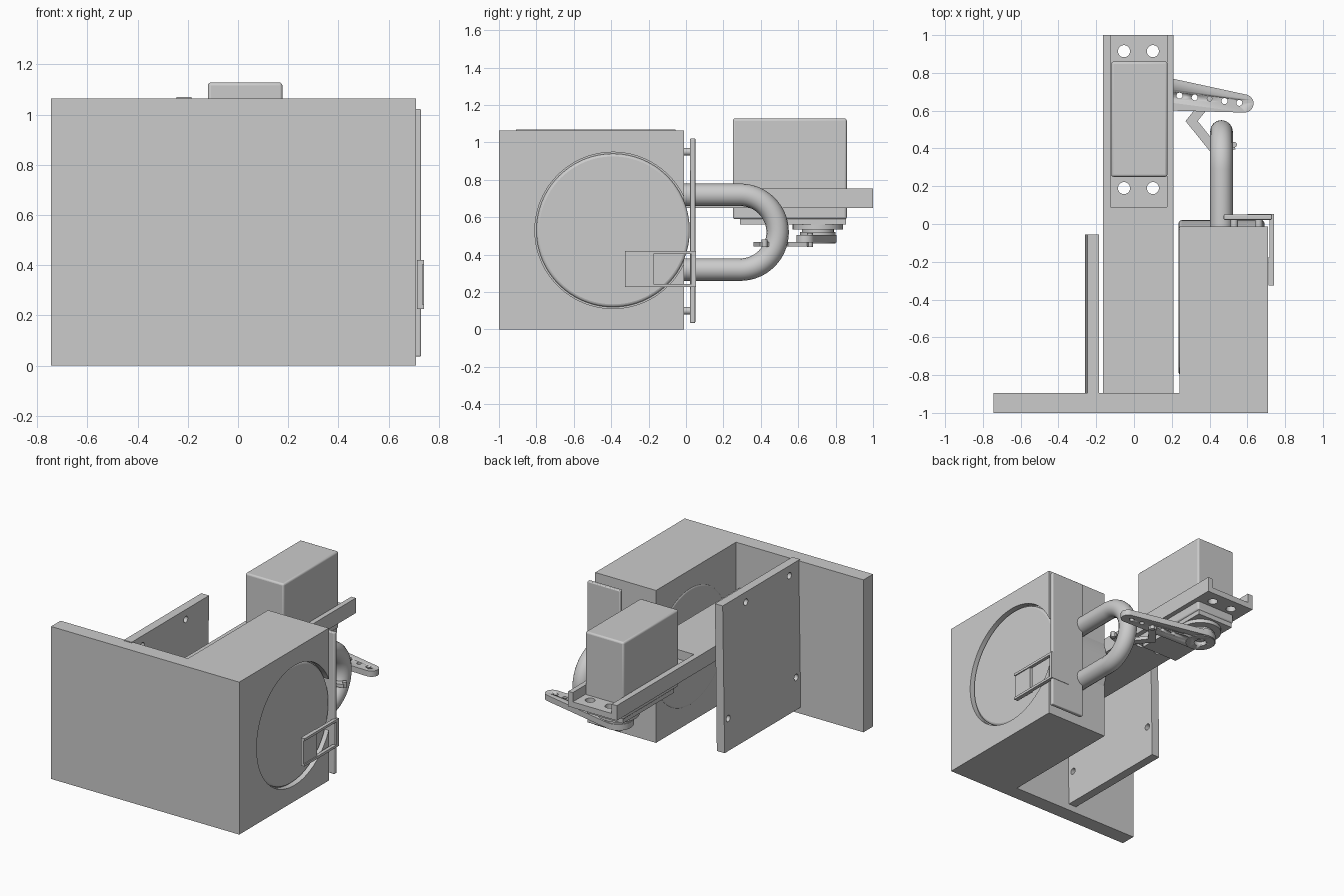
import bpy, bmesh, math
from mathutils import Vector, Matrix

cube = bpy.data.objects.get("Cube")
if cube:
    bpy.data.objects.remove(cube, do_unlink=True)

# One plain grey for every part
grey = bpy.data.materials.new("plain_grey")
grey.use_nodes = True
grey.diffuse_color = (0.6, 0.6, 0.6, 1)
grey.node_tree.nodes["Principled BSDF"].inputs["Base Color"].default_value = (0.6, 0.6, 0.6, 1)


def finish(name, bm, bevel=0, smooth=False):
    bmesh.ops.recalc_face_normals(bm, faces=bm.faces)
    me = bpy.data.meshes.new(name)
    bm.to_mesh(me)
    bm.free()
    ob = bpy.data.objects.new(name, me)
    bpy.context.collection.objects.link(ob)
    me.materials.append(grey)
    if bevel:
        mod = ob.modifiers.new("rounded_edges", "BEVEL")
        mod.width, mod.segments = bevel, 3
        mod.limit_method = "ANGLE"
    if bevel or smooth:
        select(ob)
        bpy.ops.object.shade_smooth_by_angle(angle=math.radians(35))
    return ob


def select(ob):
    bpy.ops.object.select_all(action="DESELECT")
    ob.select_set(True)
    bpy.context.view_layer.objects.active = ob


def box(name, x, y, z, bevel=0):
    bm = bmesh.new()
    bmesh.ops.create_cube(bm, size=1)
    for v in bm.verts:
        v.co = [(a + b) / 2 + (b - a) * c for (a, b), c in zip((x, y, z), v.co)]
    return finish(name, bm, bevel)


def rod(name, start, end, radius, bevel=0, sides=32):
    a, b = Vector(start), Vector(end)
    turn = (b - a).to_track_quat("Z", "Y").to_matrix().to_4x4()
    bm = bmesh.new()
    bmesh.ops.create_cone(bm, cap_ends=True, segments=sides, radius1=radius, radius2=radius,
                          depth=(b - a).length, matrix=Matrix.Translation((a + b) / 2) @ turn)
    return finish(name, bm, bevel, True)


def prism(name, outline, z0, z1):
    bm = bmesh.new()
    face = bm.faces.new([bm.verts.new((x, y, z0)) for x, y in outline])
    top = bmesh.ops.extrude_face_region(bm, geom=[face])["geom"]
    bmesh.ops.translate(bm, vec=(0, 0, z1 - z0), verts=[g for g in top if isinstance(g, bmesh.types.BMVert)])
    return finish(name, bm, 0, True)


def cut(ob, *cutters):
    for c in cutters:
        mod = ob.modifiers.new("cut", "BOOLEAN")
        mod.operation, mod.solver, mod.object = "DIFFERENCE", "EXACT", c
        select(ob)
        bpy.ops.object.modifier_apply(modifier=mod.name)
        bpy.data.objects.remove(c, do_unlink=True)


# Front panel and main block with its round side recess
box("front_panel", (-0.745, 0.71), (-1, -0.895), (0, 1.065))
block = box("main_block", (0.24, 0.71), (-0.95, -0.012), (0, 1.065))
block.data.transform(Matrix.Identity(4))
for v in block.data.vertices:
    if v.co.y < -0.5:
        v.co.y = -1
DISC_Y, DISC_Z = -0.39, 0.53
cut(block, rod("recess_cutter", (0.67, DISC_Y, DISC_Z), (0.8, DISC_Y, DISC_Z), 0.418, sides=96))
rod("round_drum", (0.236, DISC_Y, DISC_Z), (0.69, DISC_Y, DISC_Z), 0.41, 0.015, 96)

# Leaning board with four mounting holes
board = box("side_board", (-0.245, -0.185), (-0.91, -0.055), (0.045, 1.07))
for v in board.data.vertices:
    if v.co.z < 0.5:
        v.co.x -= 0.015
cut(board, *[rod("hole_cutter", (-0.4, y, z), (0, y, z), 0.022)
             for y, z in ((-0.31, 1.0), (-0.79, 1.0), (-0.1, 0.27), (-0.85, 0.27))])

# Support rail: channel at its rear end, with screw holes
rail = box("support_rail", (-0.165, 0.21), (-0.92, 1), (0.65, 0.755))
cut(rail, box("channel_cutter", (-0.125, 0.175), (0.09, 1.2), (0.69, 0.9)),
    *[rod("hole_cutter", (x, y, 0.5), (x, y, 0.9), 0.032)
      for x in (-0.053, 0.1) for y in (0.19, 0.915)])

# Servo motor hanging through the rail
HUB = Vector((0.03, 0.705))
box("servo_body", (-0.12, 0.177), (0.25, 0.86), (0.59, 1.128), 0.012)
box("servo_gear_cover", (-0.11, 0.167), (0.29, 0.855), (0.56, 0.6))
rod("servo_boss", (*HUB, 0.535), (*HUB, 0.57), 0.135)
rod("servo_shaft", (*HUB, 0.5), (*HUB, 0.54), 0.085)
hub = rod("horn_hub", (*HUB, 0.46), (*HUB, 0.52), 0.095)
cut(hub, rod("hole_cutter", (*HUB, 0.4), (*HUB, 0.49), 0.04))

# Tapered horn arm with a row of holes
TIP = Vector((0.585, 0.638))
along = TIP - HUB
base = math.atan2(along.y, along.x)
lean = math.acos((0.1 - 0.048) / along.length)
outline = []
for centre, radius, a0, a1 in ((TIP, 0.048, -lean, lean), (HUB, 0.1, lean, 2 * math.pi - lean)):
    for i in range(17):
        a = base + a0 + (a1 - a0) * i / 16
        outline.append(centre + radius * Vector((math.cos(a), math.sin(a))))
horn = prism("horn_arm", outline, 0.465, 0.505)
holes = [HUB.lerp(TIP, t) for t in (0.38, 0.525, 0.81, 0.95)]
cut(horn, rod("hole_cutter", (*HUB, 0.4), (*HUB, 0.6), 0.04),
    *[rod("hole_cutter", (*p, 0.4), (*p, 0.6), 0.016, sides=16) for p in holes])

# Hooked link from the horn to the pipe
path = [Vector(p) for p in ((0.4, 0.663), (0.305, 0.545), (0.43, 0.39), (0.53, 0.42))]
left, right = [], []
for i, p in enumerate(path):
    d0 = (p - path[max(i - 1, 0)]) if i else path[1] - p
    d1 = (path[i + 1] - p) if i < len(path) - 1 else d0
    n0, n1 = [Vector((-d.y, d.x)).normalized() for d in (d0, d1)]
    mitre = (n0 + n1).normalized()
    off = mitre * 0.025 / max(mitre.dot(n0), 0.3)
    left.append(p + off)
    right.append(p - off)
prism("hooked_link", left + right[::-1], 0.445, 0.468)
rod("horn_pin", (*path[0], 0.44), (*path[0], 0.515), 0.015, sides=16)
rod("link_pin", (*path[-1], 0.44), (*path[-1], 0.48), 0.015, sides=16)

# Bent U-shaped pipe
points = [(-0.1, 0.72)]
for i in range(33):
    a = math.pi / 2 - math.pi * i / 32
    points.append((0.29 + 0.2 * math.cos(a), 0.52 + 0.2 * math.sin(a)))
points.append((-0.1, 0.32))
curve = bpy.data.curves.new("bent_pipe", "CURVE")
curve.dimensions = "3D"
curve.bevel_depth, curve.bevel_resolution, curve.use_fill_caps = 0.06, 6, True
spline = curve.splines.new("POLY")
spline.points.add(len(points) - 1)
for sp, (y, z) in zip(spline.points, points):
    sp.co = (0.463, y, z, 1)
    sp.radius = 1
curve.materials.append(grey)
pipe = bpy.data.objects.new("bent_pipe", curve)
bpy.context.collection.objects.link(pipe)
select(pipe)
bpy.ops.object.convert(target="MESH")
bpy.ops.object.shade_smooth_by_angle(angle=math.radians(35))

# Rear plate on spacers, with the side clip
box("rear_plate", (0.475, 0.73), (0.022, 0.05), (0.035, 1.022), 0.006)
for z in (0.1, 0.95):
    for x in (0.53, 0.66):
        rod("plate_spacer", (x, -0.03, z), (x, 0.03, z), 0.02)
box("clip_pad", (0.713, 0.735), (-0.325, -0.175), (0.226, 0.42))
for z in (0.226, 0.403):
    box("clip_arm", (0.718, 0.742), (-0.325, 0.053), (z, z + 0.017))
box("clip_root", (0.6, 0.742), (0.03, 0.053), (0.226, 0.42))
